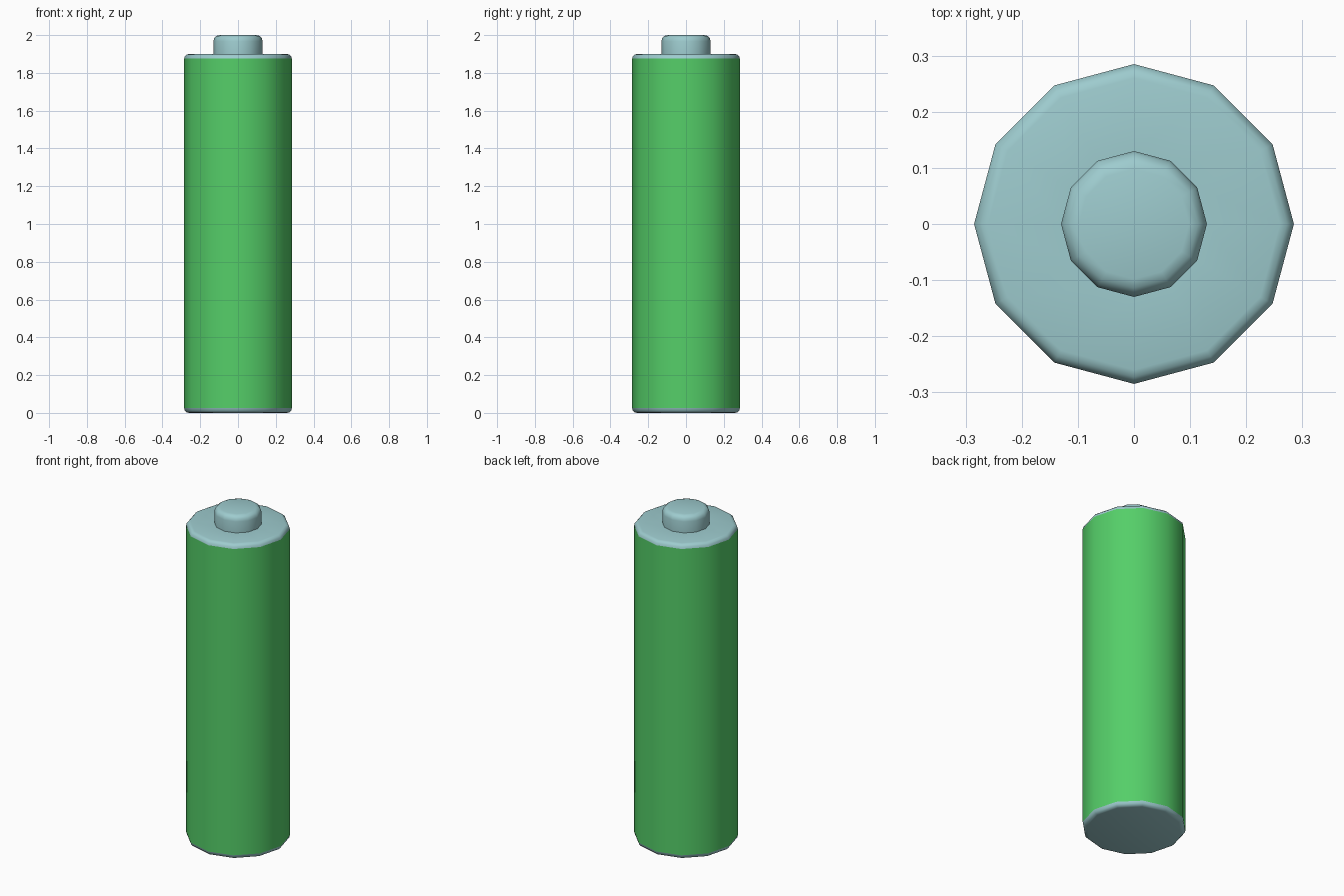
import bpy, bmesh
from math import sin, cos, pi, radians

if "Cube" in bpy.data.objects:
    bpy.data.objects.remove(bpy.data.objects["Cube"])

SIDES = 12


def material(name, rgb):
    m = bpy.data.materials.new(name)
    m.diffuse_color = (*rgb, 1)
    m.use_nodes = True
    m.node_tree.nodes["Principled BSDF"].inputs["Base Color"].default_value = m.diffuse_color
    return m


def corner(r, z, b, up, steps=3):
    """Rounded profile corner, from the wall to the cap (up=1 top, -1 bottom)."""
    pts = []
    for i in range(steps + 1):
        a = pi / 2 * i / steps
        pts.append((r - b + b * cos(a), z - up * (b - b * sin(a))))
    return pts


def lathe(name, profile, mat, cap_start, cap_end):
    """Spin a (radius, z) profile, listed bottom to top, into a 12-sided shell."""
    bm = bmesh.new()
    rings = [[bm.verts.new((r * cos(2 * pi * k / SIDES), r * sin(2 * pi * k / SIDES), z))
              for k in range(SIDES)] for r, z in profile]
    for low, high in zip(rings, rings[1:]):
        for k in range(SIDES):
            n = (k + 1) % SIDES
            bm.faces.new((low[k], low[n], high[n], high[k]))
    if cap_start:
        bm.faces.new(rings[0][::-1])
    if cap_end:
        bm.faces.new(rings[-1])
    mesh = bpy.data.meshes.new(name)
    bm.to_mesh(mesh)
    bm.free()
    mesh.materials.append(mat)
    obj = bpy.data.objects.new(name, mesh)
    bpy.context.collection.objects.link(obj)
    bpy.ops.object.select_all(action='DESELECT')
    obj.select_set(True)
    bpy.context.view_layer.objects.active = obj
    bpy.ops.object.shade_smooth_by_angle(angle=radians(40))
    return obj


green = material("green_wrap", (0.09, 0.62, 0.14))
metal = material("pale_metal", (0.34, 0.60, 0.62))

R, TOP, B = 0.285, 1.90, 0.025      # casing radius, height, edge rounding
r, tip, b = 0.13, 2.00, 0.032       # terminal radius, height, edge rounding

# Coloured wrap around the casing
lathe("casing_wrap", [(R, B), (R, TOP - B)], green, False, False)
# Bottom metal plate with rounded rim
lathe("bottom_plate", corner(R, 0, B, -1)[::-1], metal, True, False)
# Top metal plate with rounded rim, rising into the raised terminal
lathe("top_plate_and_terminal",
      corner(R, TOP, B, 1) + [(r, TOP)] + corner(r, tip, b, 1), metal, False, True)
